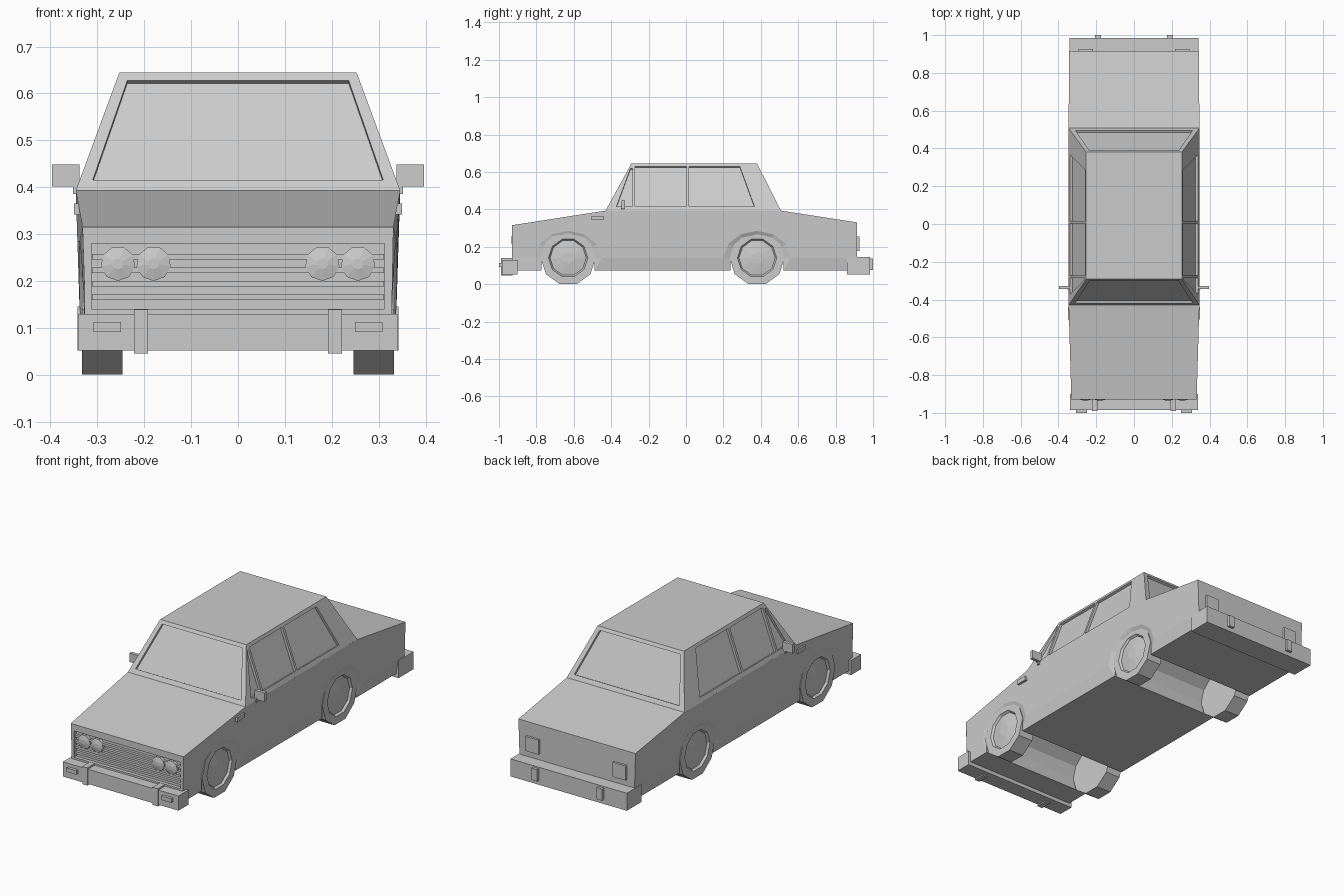
import bpy, bmesh, math
from mathutils import Vector

if "Cube" in bpy.data.objects:
    bpy.data.objects.remove(bpy.data.objects["Cube"])

grey = bpy.data.materials.new("plain grey")
grey.use_nodes = True
COLOUR = (0.6, 0.6, 0.6, 1)
grey.diffuse_color = COLOUR
grey.node_tree.nodes["Principled BSDF"].inputs["Base Color"].default_value = COLOUR


def finish(name, bm):
    bmesh.ops.recalc_face_normals(bm, faces=bm.faces)
    mesh = bpy.data.meshes.new(name)
    bm.to_mesh(mesh)
    bm.free()
    mesh.materials.append(grey)
    obj = bpy.data.objects.new(name, mesh)
    bpy.context.collection.objects.link(obj)
    return obj


def loft(name, rings):
    """Skin a row of matching closed rings and cap both ends."""
    bm = bmesh.new()
    loops = [[bm.verts.new(p) for p in ring] for ring in rings]
    for a, b in zip(loops, loops[1:]):
        for i in range(len(a)):
            j = (i + 1) % len(a)
            bm.faces.new((a[i], a[j], b[j], b[i]))
    bm.faces.new(loops[0])
    bm.faces.new(loops[-1])
    return finish(name, bm)


def box(name, x, y, z):
    return loft(name, [[(x[0], v, h) for v, h in
                        ((y[0], z[0]), (y[1], z[0]), (y[1], z[1]), (y[0], z[1]))],
                       [(x[1], v, h) for v, h in
                        ((y[0], z[0]), (y[1], z[0]), (y[1], z[1]), (y[0], z[1]))]])


def pair(name, x, y, z):
    box("left_" + name, x, y, z)
    box("right_" + name, (-x[0], -x[1]), y, z)


def cut(target, cutters):
    """Carve recesses out of a part and discard the cutters."""
    bpy.context.view_layer.objects.active = target
    for c in cutters:
        c.hide_render = True
        mod = target.modifiers.new("recess", "BOOLEAN")
        mod.object, mod.solver = c, "EXACT"
        bpy.ops.object.modifier_apply(modifier=mod.name)
        bpy.data.objects.remove(c)


# Lower body: side outline with wheel arches, flared from sill to panel
AXLES = (-0.63, 0.38)


def outline(radius, floor, spring, rise):
    pts = [(-0.93, floor)]
    for c in AXLES:
        pts.append((c - radius, floor))
        for i in range(7):
            a = math.pi * (1 - i / 6)
            pts.append((c + radius * math.cos(a), spring + rise * math.sin(a)))
        pts.append((c + radius, floor))
    return pts + [(0.915, floor), (0.915, 0.33), (0.505, 0.393),
                  (-0.43, 0.393), (-0.93, 0.315)]


def side_x(y, z):
    taper = 0.012 * max(0, (-0.43 - y) / 0.5)
    return 0.338 + 0.008 * (z - 0.14) / 0.25 - taper


sill = outline(0.142, 0.072, 0.13, 0.125)
panel = outline(0.178, 0.14, 0.145, 0.14)
rings = []
for s in (-1, 1):
    pieces = [[(s * side_x(y, z), y, z) for y, z in panel],
              [(s * 0.327, y, z) for y, z in sill]]
    rings += pieces if s < 0 else pieces[::-1]
body = loft("body", rings)
cut(body, [box("grille_cutter", (-0.312, 0.312), (-0.96, -0.912), (0.14, 0.28))])

# Cabin: tapered block with recessed panes
LOW, HIGH = 0.393, 0.645


def mix(a, b, z):
    return a + (b - a) * (z - LOW) / (HIGH - LOW)


def level(z):
    x, f, r = mix(0.346, 0.253, z), mix(-0.43, -0.292, z), mix(0.507, 0.38, z)
    return [(-x, f, z), (x, f, z), (x, r, z), (-x, r, z)]


cabin = loft("cabin", [level(LOW), level(HIGH)])


def pane_cutter(corners):
    pts = [Vector(p) for p in corners]
    n = (pts[1] - pts[0]).cross(pts[2] - pts[0]).normalized() * 0.013
    return loft("pane_cutter", [[p - n for p in pts], [p + n for p in pts]])


Z0, Z1 = 0.415, 0.628
panes = []
for front, rear in ((-0.43, -0.292), (0.507, 0.38)):
    panes.append(pane_cutter([(x, mix(front, rear, z), z) for x, z in
                              ((-0.31, Z0), (0.31, Z0), (0.236, Z1), (-0.236, Z1))]))
for s in (-1, 1):
    for shape in (((-0.372, Z0), (-0.287, Z0), (-0.287, Z1 - 0.01), (-0.297, Z1 - 0.01)),
                  ((-0.273, Z0), (0.002, Z0), (0.002, Z1), (-0.273, Z1)),
                  ((0.016, Z0), (0.366, Z0), (0.288, Z1), (0.016, Z1))):
        panes.append(pane_cutter([(s * mix(0.346, 0.253, z), y, z) for y, z in shape]))
cut(cabin, panes)

# Grille slats
for i in range(4):
    z = 0.165 + 0.029 * i
    box(f"grille_slat_{i + 1}", (-0.311, 0.311), (-0.926, -0.905), (z - 0.006, z + 0.006))


def disc_ring(centre, axis, radius, along, sides, turn):
    """Regular polygon around an axis along x or y."""
    ring = []
    for i in range(sides):
        a = 2 * math.pi * (i + turn) / sides
        u, v = radius * math.sin(a), centre[2] - radius * math.cos(a)
        ring.append((along, centre[1] + u, v) if axis == "x" else (centre[0] + u, along, v))
    return ring


# Headlights
for s, side in ((1, "left"), (-1, "right")):
    for x, place in ((0.256, "outer"), (0.18, "inner")):
        c = (s * x, 0, 0.237)
        loft(f"{side}_{place}_headlight",
             [disc_ring(c, "y", 0.037, y, 9, 0) for y in (-0.91, -0.928)]
             + [disc_ring(c, "y", 0.012, -0.934, 9, 0)])

# Wheels: ten-sided tyres with a sunken rim and raised hub
for s, side in ((1, "left"), (-1, "right")):
    for y, end in zip(AXLES, ("front", "rear")):
        c = (0, y, 0.14)
        steps = ((0.14, 0.246), (0.14, 0.333), (0.1, 0.333), (0.092, 0.322), (0.03, 0.331))
        loft(f"{side}_{end}_wheel",
             [disc_ring(c, "x", r / math.cos(math.pi / 10), s * x, 10, 0.5) for r, x in steps])

# Bumpers with uprights and lamps
box("front_bumper", (-0.34, 0.34), (-0.985, -0.9), (0.052, 0.13))
pair("front_bumper_upright", (0.192, 0.222), (-0.99, -0.928), (0.045, 0.139))
pair("bumper_lamp", (0.25, 0.308), (-1.0, -0.98), (0.091, 0.112))
box("rear_bumper", (-0.342, 0.342), (0.86, 0.985), (0.052, 0.145))
pair("rear_bumper_upright", (0.175, 0.207), (0.98, 1.0), (0.075, 0.137))
pair("tail_lamp", (0.218, 0.295), (0.9, 0.927), (0.178, 0.255))

# Side repeaters and door mirrors
pair("side_repeater", (0.33, 0.35), (-0.505, -0.442), (0.342, 0.365))
pair("mirror", (0.338, 0.397), (-0.345, -0.327), (0.401, 0.448))
pair("mirror_arm", (0.325, 0.352), (-0.347, -0.332), (0.386, 0.408))
